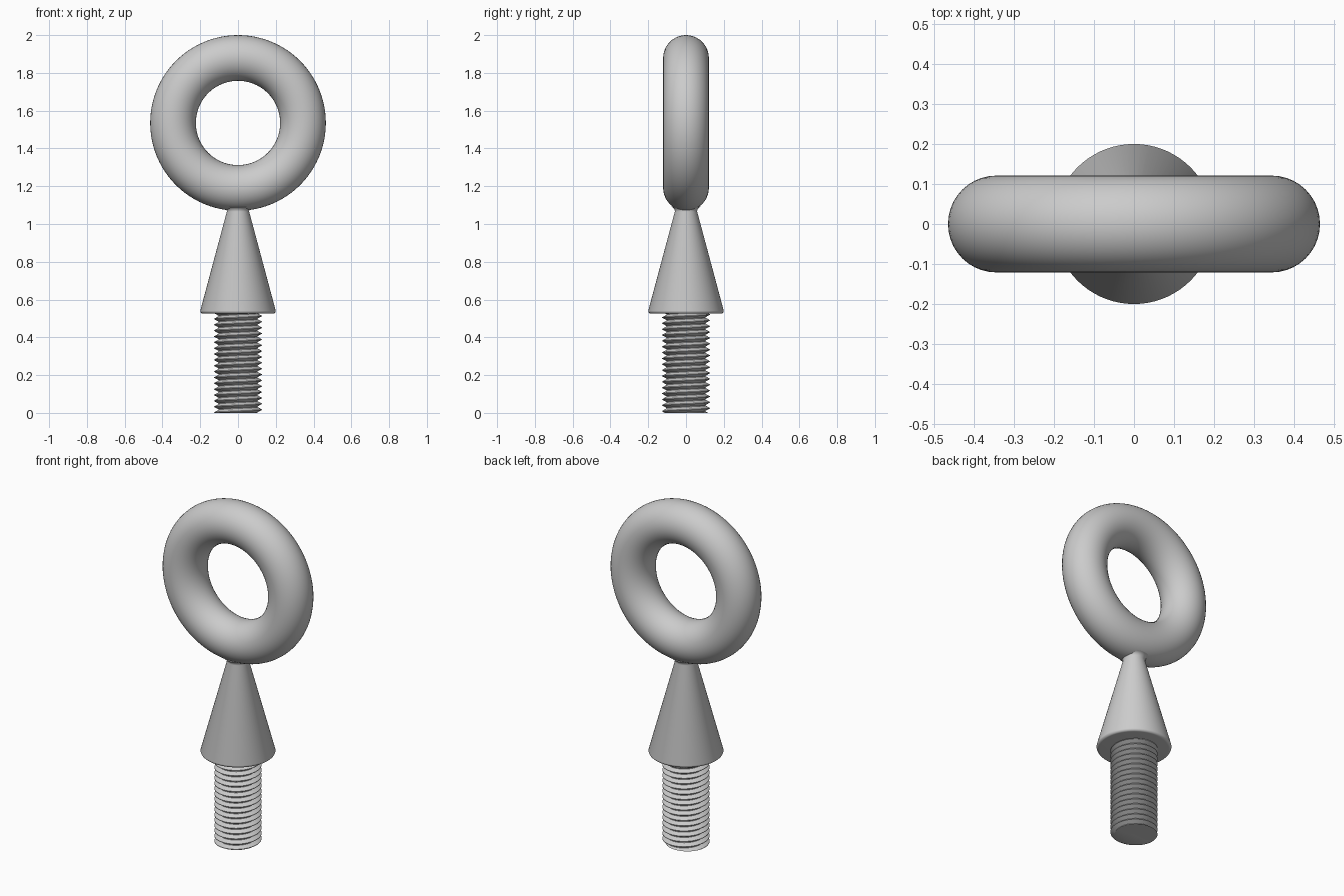
import bpy
import bmesh
from math import cos, sin, pi, radians
from mathutils import Vector

if "Cube" in bpy.data.objects:
    bpy.data.objects.remove(bpy.data.objects["Cube"], do_unlink=True)

COLOUR = (0.6, 0.6, 0.6, 1)
steel = bpy.data.materials.new("grey_steel")
steel.use_nodes = True
steel.diffuse_color = COLOUR
steel.node_tree.nodes["Principled BSDF"].inputs["Base Color"].default_value = COLOUR


def finish(obj, name, angle):
    obj.name = name
    obj.data.materials.append(steel)
    bpy.ops.object.select_all(action="DESELECT")
    obj.select_set(True)
    bpy.context.view_layer.objects.active = obj
    bpy.ops.object.shade_smooth_by_angle(angle=radians(angle))


def object_from(bm, name, angle):
    bmesh.ops.recalc_face_normals(bm, faces=bm.faces)
    mesh = bpy.data.meshes.new(name)
    bm.to_mesh(mesh)
    bm.free()
    obj = bpy.data.objects.new(name, mesh)
    bpy.context.collection.objects.link(obj)
    finish(obj, name, angle)


def lathe(name, profile, steps, angle):
    bm = bmesh.new()
    verts = [bm.verts.new((r, 0, z)) for r, z in profile]
    edges = [bm.edges.new(pair) for pair in zip(verts, verts[1:])]
    bmesh.ops.spin(bm, geom=verts + edges, cent=(0, 0, 0), axis=(0, 0, 1),
                   angle=2 * pi, steps=steps)
    bmesh.ops.remove_doubles(bm, verts=bm.verts, dist=0.0001)
    object_from(bm, name, angle)


# Eye ring, standing upright
bpy.ops.mesh.primitive_torus_add(major_radius=0.344, minor_radius=0.121,
                                 major_segments=96, minor_segments=40,
                                 location=(0, 0, 1.535), rotation=(pi / 2, 0, 0))
finish(bpy.context.object, "eye_ring", 40)

# Tapered collar: rounded lower rim, small flare where it meets the ring
rim = [(0.185 + 0.015 * sin(a), 0.54 - 0.015 * cos(a))
       for a in (i * pi / 12 for i in range(7))]
flare = [(0.085 - 0.026 * cos(a), 1.066 + 0.026 * sin(a))
         for a in (i * pi / 12 for i in range(6))]
lathe("tapered_collar", [(0, 0.525)] + rim + flare + [(0, 1.12)], 72, 50)

# Threaded shank: a right-handed helical strip cut flat at both ends
PITCH, ROOT, CREST, TOP = 0.031, 0.103, 0.126, 0.53
SIDES = 48
TURNS = int(TOP / PITCH) + 4
bands = ((ROOT, 0), (ROOT, 0.1), (CREST, 0.5), (CREST, 0.6))
bm = bmesh.new()
rows = []
for i in range(SIDES * TURNS):
    a = 2 * pi * i / SIDES
    z = PITCH * (i / SIDES - 2)
    rows.append([bm.verts.new((r * cos(a), r * sin(a), z + PITCH * h))
                 for r, h in bands])
for i in range(len(rows) - SIDES - 1):
    lower = rows[i] + [rows[i + SIDES][0]]
    upper = rows[i + 1] + [rows[i + 1 + SIDES][0]]
    for k in range(len(bands)):
        bm.faces.new((lower[k], upper[k], upper[k + 1], lower[k + 1]))
for height, direction in ((0, -1), (TOP, 1)):
    cut = bmesh.ops.bisect_plane(bm, geom=bm.verts[:] + bm.edges[:] + bm.faces[:],
                                 plane_co=Vector((0, 0, height)),
                                 plane_no=Vector((0, 0, direction)), clear_outer=True)
    edges = [e for e in cut["geom_cut"] if isinstance(e, bmesh.types.BMEdge)]
    bmesh.ops.contextual_create(bm, geom=edges)
object_from(bm, "threaded_shank", 30)
